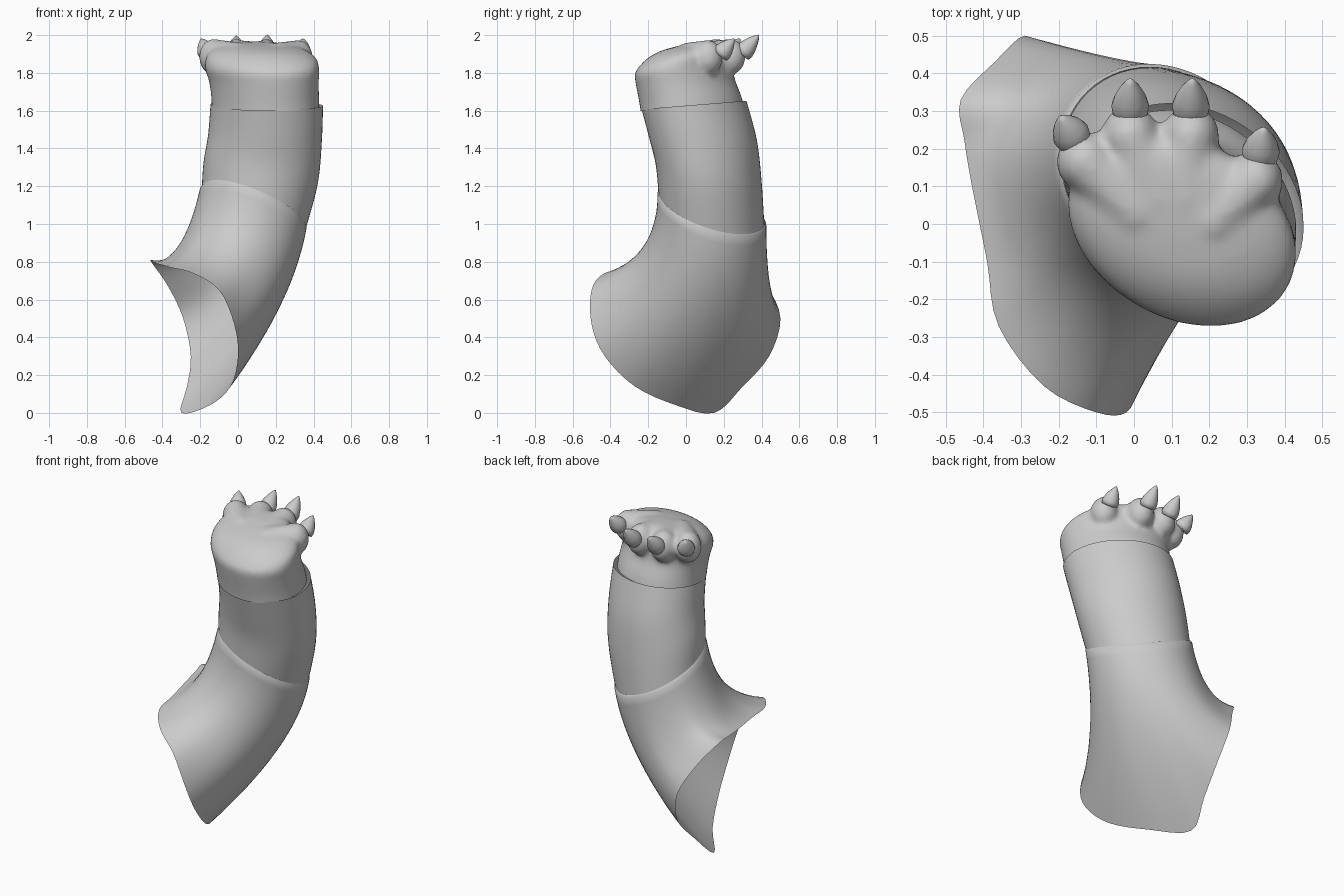
import bpy, bmesh, math
from mathutils import Vector

if "Cube" in bpy.data.objects:
    bpy.data.objects.remove(bpy.data.objects["Cube"])

N = 64


def ring(x0, x1, y0, y1, z, tx=0, ty=0, shear=0):
    """Elliptical section from its bounds, with tilt and a slight skew; starts at -x."""
    cx, cy, pts = (x0 + x1) / 2, (y0 + y1) / 2, []
    for i in range(N):
        a = math.pi + 2 * math.pi * i / N
        dx, dy = math.cos(a) * (x1 - x0) / 2, math.sin(a) * (y1 - y0) / 2
        pts.append(Vector((cx + dx - shear * dy, cy + dy, z + tx * dx + ty * dy)))
    return pts


def spline(points, steps, closed=False):
    """Catmull-Rom through points of any dimension."""
    n, out = len(points), []
    for i in range(n if closed else n - 1):
        idx = [i - 1, i, i + 1, i + 2]
        p = [points[k % n] if closed else points[min(max(k, 0), n - 1)] for k in idx]
        for s in range(steps):
            t = s / steps
            out.append([0.5 * (2 * b + (c - a) * t + (2 * a - 5 * b + 4 * c - d) * t * t
                               + (3 * b - a - 3 * c + d) * t ** 3) for a, b, c, d in zip(*p)])
    return out if closed else out + [list(points[-1])]


def loft(bm, rings, cap=False):
    vs = [[bm.verts.new(p) for p in r] for r in rings]
    for a, b in zip(vs, vs[1:]):
        n = len(a)
        for i in range(n):
            j = (i + 1) % n
            bm.faces.new((a[i], a[j], b[j], b[i]))
    if cap:
        bm.faces.new(vs[0][::-1])
        bm.faces.new(vs[-1])


def make(name, bm):
    me = bpy.data.meshes.new(name)
    bm.to_mesh(me)
    bm.free()
    for f in me.polygons:
        f.use_smooth = True
    ob = bpy.data.objects.new(name, me)
    bpy.context.collection.objects.link(ob)
    return ob


# shoulder: open shell from the slanted body opening up to the seam
opening = [(-.43, .1, .79), (-.39, -.1, .78), (-.36, -.27, .77), (-.24, -.43, .74),
           (-.1, -.5, .65), (-.02, -.5, .47), (0, -.43, .3), (-.04, -.27, .14),
           (-.15, -.05, .04), (-.3, .15, 0), (-.27, .3, .14), (-.25, .44, .3),
           (-.29, .5, .5), (-.37, .43, .67), (-.46, .33, .8), (-.45, .22, .8)]
SEAM = (-.2, .36, -.15, .425, 1.08, -.4, -.3, .14)
lower = [Vector(p) for p in spline(opening, N // 16, True)]
upper = ring(*SEAM)
rows = []
for k in range(17):
    t = k / 16
    row = []
    for o, s in zip(lower, upper):
        c = s + Vector((-.08, 0, -.29 - .17 * (s.z - o.z)))
        row.append(o * (1 - t) ** 2 + c * 2 * t * (1 - t) + s * t * t)
    rows.append(row)
# rounded lip tucking in at the seam
rows.append([p + Vector(((.08 - p.x) * .03, (.13 - p.y) * .03, .012)) for p in upper])
bm = bmesh.new()
loft(bm, rows)
make("shoulder", bm)

# forearm: open tube, a little slimmer than the shoulder at the seam
sections = [(-.19, .355, -.145, .415, 1.07, -.4, -.3, .14),
            (-.18, .42, -.16, .4, 1.27, -.2, -.15, .14),
            (-.155, .44, -.195, .375, 1.45, -.08, -.02, .16),
            (-.14, .445, -.235, .32, 1.63, 0, .08, .2)]
bm = bmesh.new()
loft(bm, [ring(*s) for s in spline(sections, 6)])
make("forearm", bm)

# paw: palm and toes fused into one skin
palm = [(-.135, .43, -.23, .32, 1.54, 0, .08, .2), (-.135, .425, -.245, .295, 1.65, 0, .08, .2),
        (-.145, .42, -.265, .26, 1.75, 0, .05, .25), (-.165, .42, -.272, .245, 1.82, 0, .1, .3),
        (-.155, .41, -.25, .235, 1.88, 0, .2, .3), (-.11, .36, -.2, .2, 1.92, 0, .2, .3),
        (-.04, .28, -.13, .15, 1.943, 0, .18, .3), (.05, .18, -.04, .06, 1.952, 0, .18, .3)]
# toe centre, then claw base and claw tip
toes = [((-.13, .165, 1.885), (-.16, .225, 1.9), (-.195, .285, 1.98)),
        ((-.01, .235, 1.885), (-.01, .295, 1.9), (-.01, .385, 1.995)),
        ((.15, .235, 1.885), (.15, .295, 1.9), (.155, .385, 2.0)),
        ((.32, .115, 1.88), (.335, .18, 1.895), (.345, .255, 1.98))]
bm = bmesh.new()
loft(bm, [ring(*s) for s in spline(palm, 4)], cap=True)
root = Vector((.12, -.08, 1.855))
for centre, _, _ in toes:
    for k in range(7):
        p = Vector(centre).lerp(root, k * .09)
        made = bmesh.ops.create_uvsphere(bm, u_segments=24, v_segments=16, radius=1)
        for v in made["verts"]:
            v.co = Vector((v.co.x * .077, v.co.y * .08, v.co.z * .095)) + p
bmesh.ops.recalc_face_normals(bm, faces=bm.faces)
paw = make("paw", bm)
remesh = paw.modifiers.new("fuse", 'REMESH')
remesh.mode = 'VOXEL'
remesh.voxel_size = .013
remesh.use_smooth_shade = True
smooth = paw.modifiers.new("soften", 'SMOOTH')
smooth.factor, smooth.iterations = .5, 10
bpy.context.view_layer.update()
skin = bpy.data.meshes.new_from_object(paw.evaluated_get(bpy.context.evaluated_depsgraph_get()))
paw.modifiers.clear()
# open the wrist end
bm = bmesh.new()
bm.from_mesh(skin)
bmesh.ops.bisect_plane(bm, geom=bm.verts[:] + bm.edges[:] + bm.faces[:],
                       plane_co=(.15, .04, 1.62), plane_no=(0, -.08, 1), clear_inner=True)
bm.to_mesh(skin)
bm.free()
for f in skin.polygons:
    f.use_smooth = True
paw.data = skin

# claws: blunt cones on the toe tips
for n, (_, base, tip) in enumerate(toes):
    base, tip = Vector(base), Vector(tip)
    q = (tip - base).to_track_quat('Z', 'Y')
    bm = bmesh.new()
    rows = []
    for t, r in ((0, .047), (.2, .05), (.45, .042), (.7, .028), (.9, .013), (1, .003)):
        rows.append([base.lerp(tip, t) + q @ Vector((r * math.cos(a * math.pi / 10),
                                                    r * math.sin(a * math.pi / 10), 0))
                     for a in range(20)])
    loft(bm, rows, cap=True)
    make(f"claw_{n + 1}", bm)
